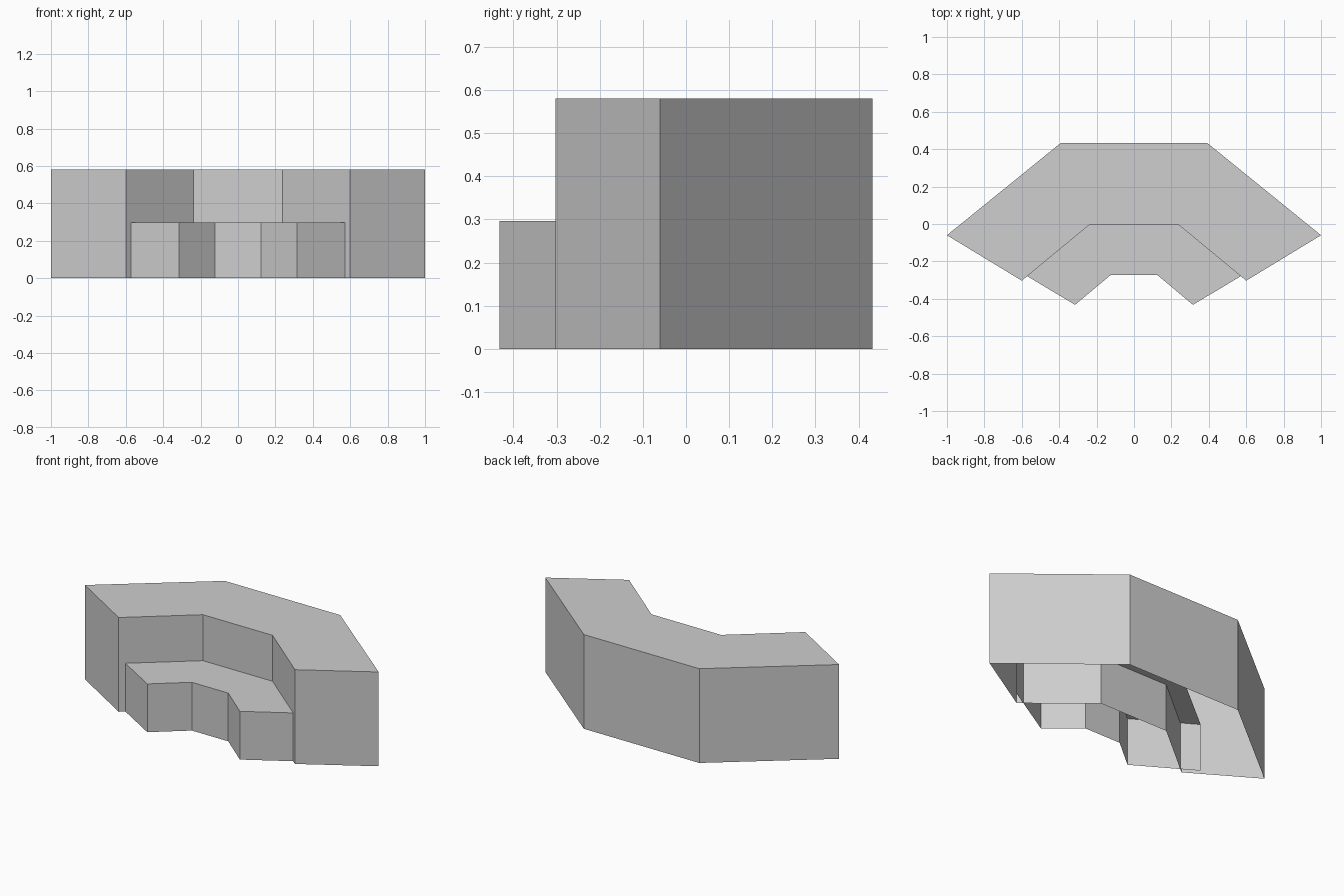
import bpy
import bmesh

old = bpy.data.objects.get("Cube")
if old:
    bpy.data.objects.remove(old)

# Single plain grey
GREY = (0.62, 0.62, 0.62, 1.0)
grey = bpy.data.materials.new("plain grey")
grey.use_nodes = True
grey.diffuse_color = GREY
grey.node_tree.nodes["Principled BSDF"].inputs["Base Color"].default_value = GREY


def mirrored(half):
    """Full left-to-right polyline from its +x half, listed from the centre out."""
    return [(-x, y) for x, y in reversed(half)] + list(half)


def angled_tier(name, inner_half, outer_half, height, back_walls):
    """Open-bottomed tier: a flat top over vertical walls along a bent outline."""
    inner = mirrored(inner_half)
    outer = mirrored(outer_half)[::-1]
    outline = inner + outer  # counter-clockwise from above
    count = len(outline)
    bm = bmesh.new()
    low = [bm.verts.new((x, y, 0)) for x, y in outline]
    high = [bm.verts.new((x, y, height)) for x, y in outline]
    bm.faces.new(high)
    for i in range(count):
        j = (i + 1) % count
        is_back = i >= len(inner) and j > i
        if back_walls or not is_back:
            bm.faces.new((low[i], low[j], high[j], high[i]))
    loose = [v for v in bm.verts if not v.link_faces]
    bmesh.ops.delete(bm, geom=loose, context='VERTS')
    mesh = bpy.data.meshes.new(name)
    bm.to_mesh(mesh)
    bm.free()
    mesh.materials.append(grey)
    obj = bpy.data.objects.new(name, mesh)
    bpy.context.collection.objects.link(obj)
    return obj


# Tall rear tier
angled_tier("upper_tier",
            [(0.237, -0.003), (0.6, -0.303)],
            [(0.393, 0.432), (1.0, -0.06)],
            0.58, True)

# Low front step, its top and ends running on beneath the rear tier
angled_tier("lower_step",
            [(0.124, -0.272), (0.315, -0.432)],
            [(0.264, 0.11), (0.67, -0.22)],
            0.297, False)
